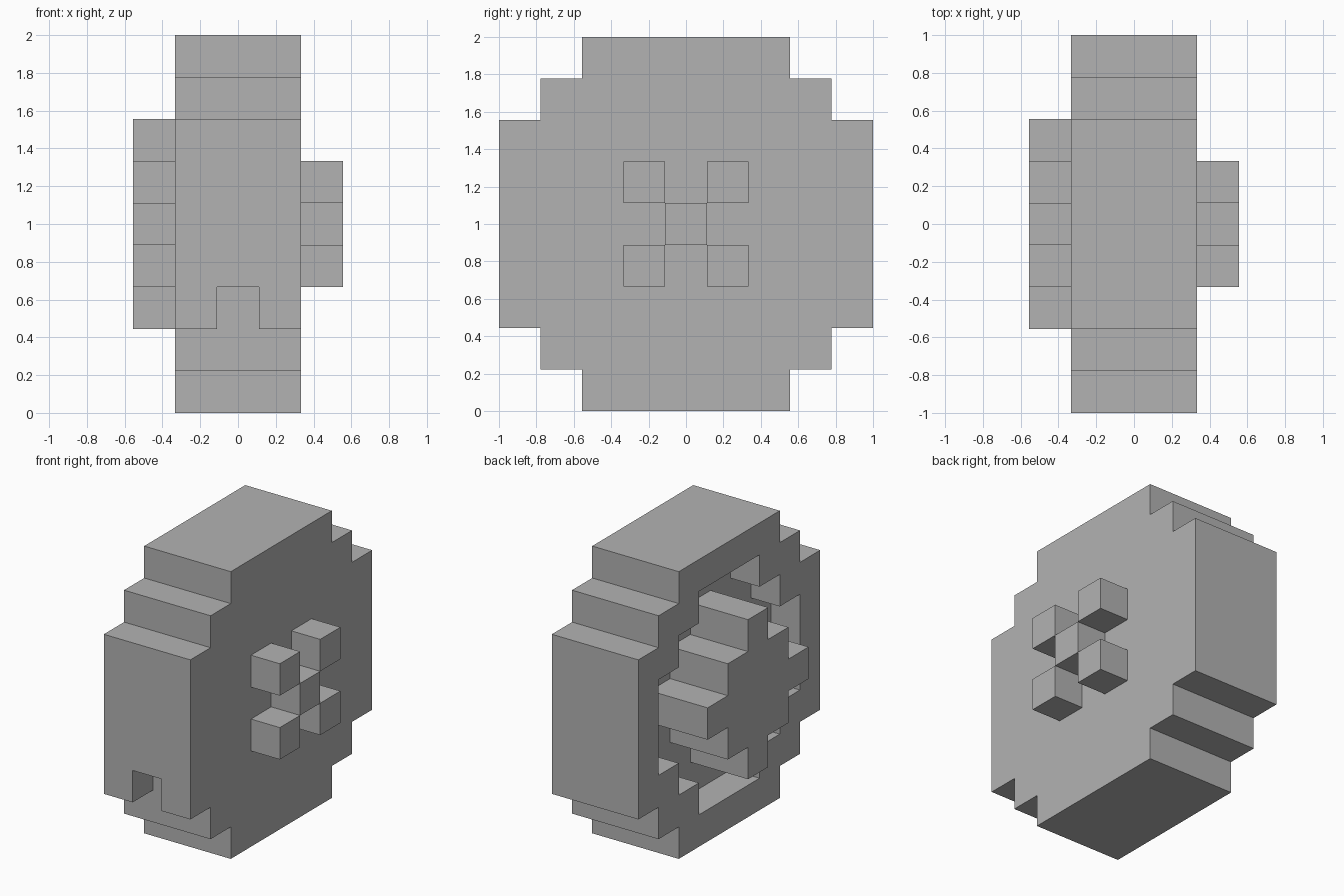
import bpy
import bmesh
from mathutils import Vector

if "Cube" in bpy.data.objects:
    bpy.data.objects.remove(bpy.data.objects["Cube"])

UNIT = 2 / 9                     # edge length of one block
CENTRE = Vector((0, 0, 1))

grey = bpy.data.materials.new("plain_grey")
grey.use_nodes = True
colour = (0.45, 0.45, 0.45, 1)
grey.diffuse_color = colour
grey.node_tree.nodes["Principled BSDF"].inputs["Base Color"].default_value = colour


def block_part(name, layers, rule):
    """Make one closed mesh from all grid blocks for which the rule holds."""
    span = range(-4, 5)
    cells = {(x, y, z) for x in layers for y in span for z in span if rule(x, y, z)}
    bm = bmesh.new()
    for cell in cells:
        for axis in range(3):
            for side in (-1, 1):
                neighbour = list(cell)
                neighbour[axis] += side
                if tuple(neighbour) in cells:
                    continue
                # outward face on this exposed side
                normal, u, v = Vector(), Vector(), Vector()
                normal[axis] = side
                u[(axis + 1) % 3] = 1
                v[(axis + 2) % 3] = side
                mid = Vector(cell) + normal / 2
                corners = (-u - v, u - v, u + v, v - u)
                bm.faces.new([bm.verts.new((mid + c / 2) * UNIT + CENTRE) for c in corners])
    bmesh.ops.remove_doubles(bm, verts=bm.verts[:], dist=0.001)
    bmesh.ops.dissolve_limit(bm, angle_limit=0.01, verts=bm.verts[:], edges=bm.edges[:])
    mesh = bpy.data.meshes.new(name)
    bm.to_mesh(mesh)
    bm.free()
    mesh.materials.append(grey)
    obj = bpy.data.objects.new(name, mesh)
    bpy.context.collection.objects.link(obj)
    return obj


def stepped_disc(y, z, radius, reach):
    return max(abs(y), abs(z)) <= radius and abs(y) + abs(z) <= reach


# Stepped round casing, with a recess on the -x side and a notch at the front
def casing_rule(x, y, z):
    recess = x == -1 and stepped_disc(y, z, 3, 4)
    notch = (x, y, z) == (0, -4, -2)
    return stepped_disc(y, z, 4, 6) and not recess and not notch


block_part("casing", range(-1, 2), casing_rule)

# Diamond hub standing in the recess
block_part("hub", (-2, -1), lambda x, y, z: abs(y) + abs(z) <= 2)

# Cross of five studs on the +x side
block_part("studs", (2,), lambda x, y, z: abs(y) == abs(z) <= 1)
